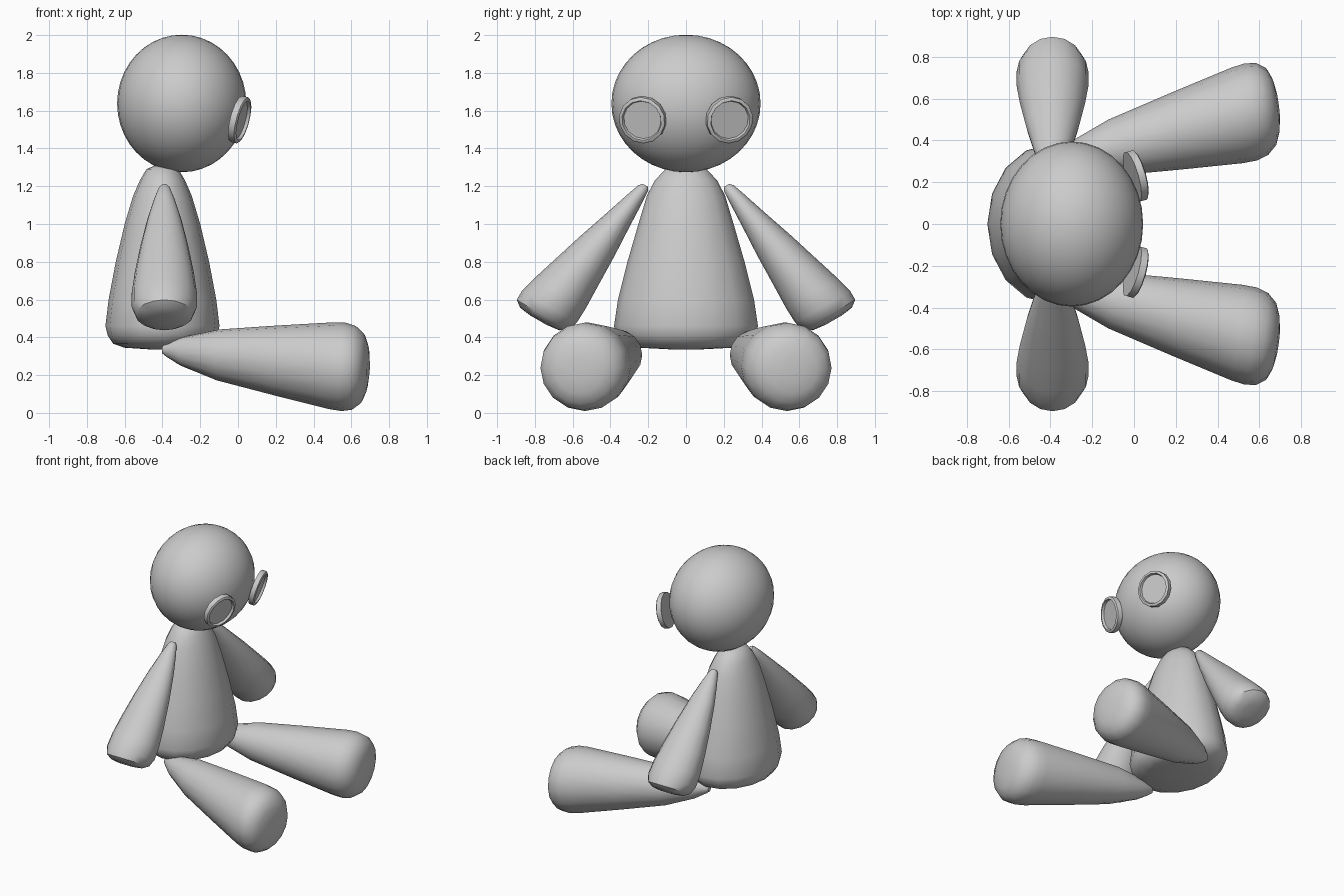
import bpy, bmesh, math
from mathutils import Vector

if "Cube" in bpy.data.objects:
    bpy.data.objects.remove(bpy.data.objects["Cube"])


def loft(name, start, end, normal, side, profile, sides=16, mirror=False):
    """Elliptical rings (t, r_side, r_other) along start-end, facing normal."""
    start, end, n = Vector(start), Vector(end), Vector(normal).normalized()
    u = Vector(side)
    u = (u - n * u.dot(n)).normalized()
    v = n.cross(u)
    bm = bmesh.new()
    rings = []
    for t, ru, rv in profile:
        c = start.lerp(end, t)
        rings.append([bm.verts.new(c + u * ru * math.cos(a) + v * rv * math.sin(a))
                      for a in (2 * math.pi * i / sides for i in range(sides))])
    for lo, hi in zip(rings, rings[1:]):
        for i in range(sides):
            j = (i + 1) % sides
            bm.faces.new((lo[i], lo[j], hi[j], hi[i]))
    bm.faces.new(rings[0][::-1])
    bm.faces.new(rings[-1])
    bmesh.ops.recalc_face_normals(bm, faces=bm.faces)
    mesh = bpy.data.meshes.new(name)
    bm.to_mesh(mesh)
    bm.free()
    ob = bpy.data.objects.new(name, mesh)
    bpy.context.collection.objects.link(ob)
    smooth(ob)
    if mirror:
        m = ob.modifiers.new("mirror", 'MIRROR')
        m.use_axis = (False, True, False)
    return ob


def smooth(ob):
    bpy.ops.object.select_all(action='DESELECT')
    ob.select_set(True)
    bpy.context.view_layer.objects.active = ob
    bpy.ops.object.shade_smooth_by_angle(angle=math.radians(42))


def round_profile(pairs):
    return [(t, r, r) for t, r in pairs]


# Head: slightly wide ball
bpy.ops.mesh.primitive_uv_sphere_add(segments=32, ring_count=20, radius=1,
                                     location=(-0.298, 0, 1.638))
head = bpy.context.object
head.name = "head"
head.scale = (0.342, 0.395, 0.364)
smooth(head)

# Body: rounded taper, flattened front to back (t is height)
loft("body", (-0.4, 0, 0), (-0.4, 0, 1), (0, 0, 1), (1, 0, 0), [
    (0.335, 0.05, 0.06), (0.345, 0.20, 0.25), (0.365, 0.26, 0.33),
    (0.41, 0.29, 0.37), (0.46, 0.302, 0.381), (0.6, 0.285, 0.36),
    (0.8, 0.247, 0.31), (1.0, 0.20, 0.252), (1.15, 0.155, 0.207),
    (1.23, 0.12, 0.165), (1.29, 0.085, 0.11), (1.31, 0.04, 0.05)])

# Arms: hanging outward, wide at the hands
loft("arms", (-0.39, 0.215, 1.205), (-0.39, 0.78, 0.49), (0, 0.5, -0.87), (1, 0, 0), [
    (0, 0.015, 0.015), (0.02, 0.03, 0.03), (0.1, 0.054, 0.045),
    (0.25, 0.09, 0.07), (0.45, 0.127, 0.105), (0.65, 0.157, 0.135),
    (0.8, 0.173, 0.158), (0.9, 0.173, 0.168), (0.96, 0.152, 0.16),
    (0.99, 0.11, 0.12), (1, 0.05, 0.05)], mirror=True)

# Legs: stretched forward, wide at the feet
loft("legs", (-0.4, 0.29, 0.335), (0.69, 0.57, 0.231), (1, 0.13, -0.05), (0, 0, 1),
     round_profile([(0, 0.02), (0.02, 0.035), (0.09, 0.075), (0.27, 0.135),
                    (0.55, 0.185), (0.82, 0.23), (0.88, 0.234), (0.93, 0.222),
                    (0.97, 0.185), (0.99, 0.13), (1, 0.06)]), mirror=True)

# Eyes: rimmed discs with a recessed face
n = Vector((1, 0.28, -0.26)).normalized()
c = Vector((0.01, 0.23, 1.552))
loft("eyes", c - n * 0.02, c + n * 0.02, n, (0, 0, 1),
     round_profile([(0, 0.126), (0.85, 0.126), (1, 0.118), (1, 0.108), (0.6, 0.102)]),
     sides=14, mirror=True)
